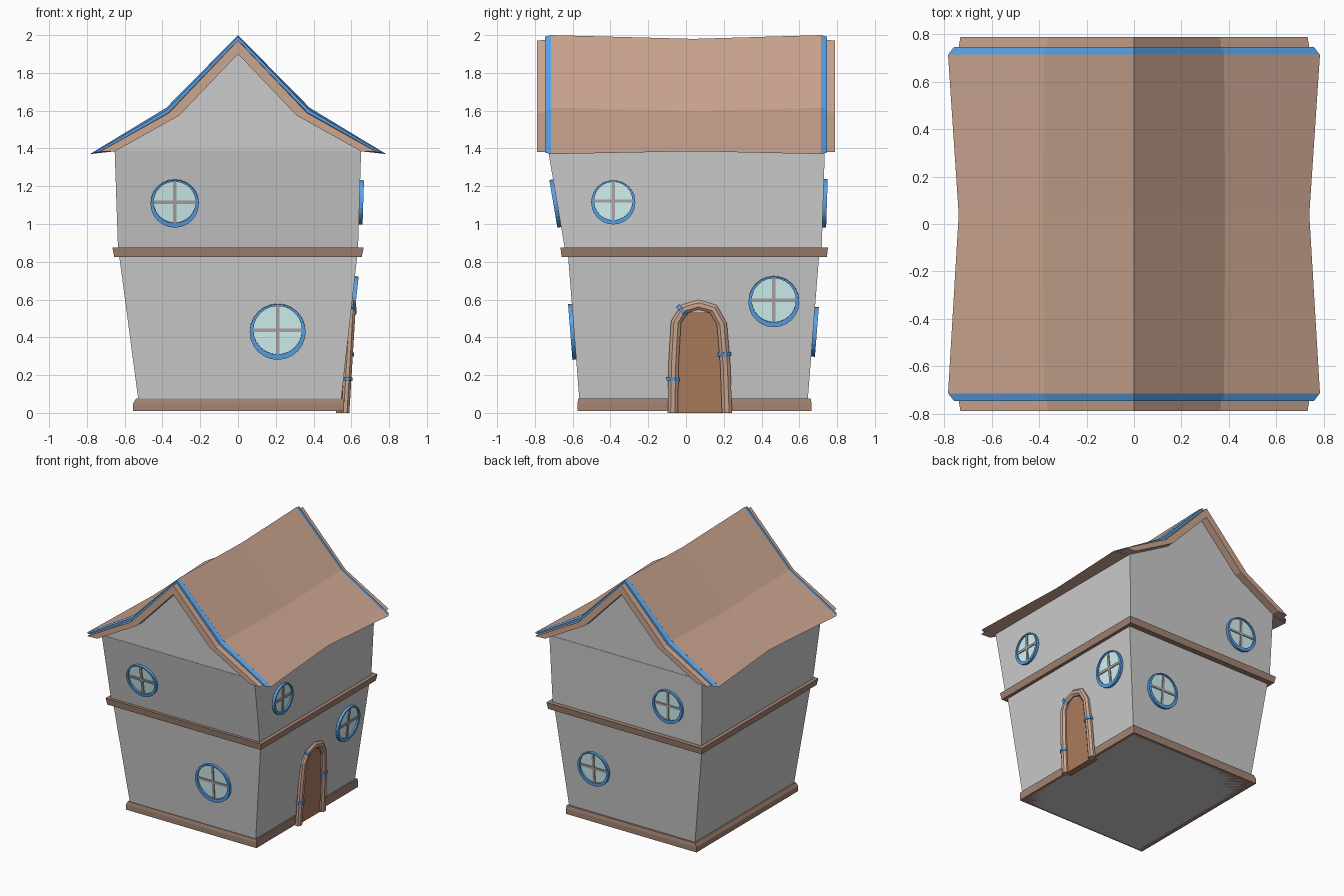
import bpy, bmesh, math
from mathutils import Vector, Matrix

if "Cube" in bpy.data.objects:
    bpy.data.objects.remove(bpy.data.objects["Cube"])


def material(name, rgb):
    m = bpy.data.materials.new(name)
    m.diffuse_color = (*rgb, 1)
    m.use_nodes = True
    m.node_tree.nodes["Principled BSDF"].inputs["Base Color"].default_value = m.diffuse_color
    return m


ROOF = material("roof_clay", (0.60, 0.38, 0.28))
WOOD = material("dark_wood", (0.36, 0.23, 0.17))
DOOR = material("door_wood", (0.42, 0.20, 0.11))
BLUE = material("blue_paint", (0.10, 0.36, 0.80))
GLASS = material("glass", (0.66, 0.90, 0.90))
BAR = material("window_bar", (0.42, 0.38, 0.37))


def make(name, verts, faces, mat=None):
    me = bpy.data.meshes.new(name)
    me.from_pydata([tuple(v) for v in verts], [], faces)
    bm = bmesh.new()
    bm.from_mesh(me)
    bmesh.ops.recalc_face_normals(bm, faces=bm.faces)
    bm.to_mesh(me)
    bm.free()
    ob = bpy.data.objects.new(name, me)
    bpy.context.collection.objects.link(ob)
    if mat:
        me.materials.append(mat)
    return ob


def loft(name, sections, mat=None, closed=False):
    """Skin equal-length closed sections; cap the ends unless closed into a ring."""
    n, k = len(sections[0]), len(sections)
    faces = []
    for s in range(k if closed else k - 1):
        a, b = s * n, ((s + 1) % k) * n
        faces += [(a + i, a + (i + 1) % n, b + (i + 1) % n, b + i) for i in range(n)]
    if not closed:
        faces += [tuple(range(n)), tuple(range((k - 1) * n, k * n))]
    return make(name, [v for s in sections for v in s], faces, mat)


def rect(z, x0, x1, y0, y1):
    return [(x0, y0, z), (x1, y0, z), (x1, y1, z), (x0, y1, z)]


# Leaning walls of both storeys: (z, x0, x1, y0, y1)
LOWER = [(0.01, -0.52, 0.54, -0.56, 0.64), (0.84, -0.63, 0.632, -0.625, 0.705)]
UPPER = [(0.86, -0.635, 0.635, -0.64, 0.718), (1.39, -0.653, 0.652, -0.73, 0.735)]
loft("lower_walls", [rect(*r) for r in LOWER])
loft("upper_walls", [rect(*r) for r in UPPER])

# Gable walls
for name, y in (("front_gable", -0.727), ("back_gable", 0.732)):
    half = [(0.652, 1.39), (0.35, 1.58), (0, 1.93)]
    pts = half + [(-x, z) for x, z in half[1::-1]]
    make(name, [(x, y, z) for x, z in pts], [tuple(range(5))])

# Wooden base trim and belt between the storeys
loft("base_trim", [rect(0.01, -0.555, 0.56, -0.575, 0.665), rect(0.05, -0.555, 0.56, -0.575, 0.665),
                   rect(0.075, -0.54, 0.557, -0.57, 0.66)], WOOD)
loft("belt_trim", [rect(0.825, -0.655, 0.655, -0.658, 0.745),
                   rect(0.875, -0.665, 0.665, -0.665, 0.752)], WOOD)


# Sagging roof: chevron sections along y
def chevron(y, eave, kink, ridge, under_eave, under_kink, under_ridge):
    half = [(0, ridge), kink, eave, under_eave, under_kink, (0, under_ridge)]
    loop = half + [(-x, z) for x, z in half[4:0:-1]]
    return [(x, y, z) for x, z in loop]


UNDER = ((0.65, 1.385), (0.31, 1.575), 1.90)
END = ((0.785, 1.37), (0.38, 1.615), 2.0) + UNDER
MID = ((0.74, 1.385), (0.385, 1.60), 1.98) + UNDER
loft("roof", [chevron(-0.715, *END), chevron(0.04, *MID), chevron(0.715, *END)], ROOF)
for side, s in (("front", -1), ("back", 1)):
    STRIP_UNDER = ((0.65, 1.39), (0.325, 1.585), 1.925)
    loft(side + "_roof_strip",
         [chevron(s * 0.714, *END[:3], *STRIP_UNDER),
          chevron(s * 0.747, (0.76, 1.378), (0.375, 1.605), 1.992, *STRIP_UNDER)], BLUE)
    loft(side + "_barge_board",
         [chevron(s * 0.71, (0.745, 1.378), (0.37, 1.592), 1.975, *UNDER),
          chevron(s * 0.79, (0.733, 1.382), (0.365, 1.588), 1.972, *UNDER)], ROOF)


# Matrix on a wall: local x = along wall, y = up the slope, z = outwards
def on_wall(wall, u, z):
    lo, hi = LOWER if z < 0.85 else UPPER
    col, right = {"front": (3, (1, 0, 0)), "back": (4, (-1, 0, 0)), "right": (2, (0, 1, 0))}[wall]
    slope = (hi[col] - lo[col]) / (hi[0] - lo[0])
    d = lo[col] + slope * (z - lo[0])
    right = Vector(right)
    if wall == "right":
        pos, up = Vector((d, u, z)), Vector((slope, 0, 1)).normalized()
    else:
        pos, up = Vector((u, d, z)), Vector((0, slope, 1)).normalized()
    m = Matrix((right, up, right.cross(up))).transposed().to_4x4()
    m.translation = pos
    return m


def window(name, wall, u, z, r):
    m = on_wall(wall, u, z)
    n = 24
    ring = []
    for i in range(n):
        a = math.tau * i / n
        c, s = math.cos(a), math.sin(a)
        ri = r * 0.87
        o = r * 0.06  # inner opening sits high, leaving a heavier sill
        ring.append([(r * c, r * s, -0.01), (r * c, r * s, 0.02),
                     (ri * c, ri * s + o, 0.02), (ri * c, ri * s + o, -0.01)])
    parts = [loft(name + "_frame", ring, BLUE, closed=True)]
    g = r * 0.9
    disc = [(g * math.cos(math.tau * i / n), g * math.sin(math.tau * i / n) + r * 0.06, 0.008)
            for i in range(n)]
    parts.append(make(name + "_glass", disc, [tuple(range(n))], GLASS))
    for tag, w, h in (("_bar_across", g, 0.009), ("_bar_up", 0.009, g)):
        parts.append(loft(name + tag, [
            [(x, y + r * 0.06, d) for x, y, _ in
             [(-w, -h, 0), (w, -h, 0), (w, h, 0), (-w, h, 0)]] for d in (0.004, 0.015)], BAR))
    for p in parts:
        p.data.transform(m)


for spec in (("front_upper_window", "front", -0.335, 1.11, 0.128),
             ("front_lower_window", "front", 0.21, 0.43, 0.148),
             ("right_upper_window", "right", -0.385, 1.115, 0.117),
             ("right_lower_window", "right", 0.465, 0.59, 0.135),
             ("back_upper_window", "back", -0.36, 1.11, 0.128),
             ("back_lower_window", "back", 0.31, 0.43, 0.132)):
    window(*spec)


# Door: slab, arched tube frame and blue bands
def door_x(z):
    return 0.568 + 0.06 * z


ARCH = [(-0.07, 0), (-0.066, 0.25), (-0.053, 0.48), (-0.01, 0.55), (0.067, 0.572),
        (0.145, 0.55), (0.19, 0.47), (0.208, 0.25), (0.217, 0)]
loft("door", [[(door_x(z) + d, y, z) for y, z in ARCH] for d in (-0.05, -0.002)], DOOR)


def tube(name, path, r, mat, sides=8):
    pts = [Vector((door_x(z), y, z)) for y, z in path]
    rings = []
    for i, p in enumerate(pts):
        t = (pts[min(i + 1, len(pts) - 1)] - pts[max(i - 1, 0)]).normalized()
        if len(pts) > 2 and i in (0, len(pts) - 1):
            t = Vector((0, 0, 1 if i == 0 else -1))  # feet cut level with the ground
        n = Vector((1, 0, 0))
        n = (n - t * n.dot(t)).normalized()
        b = t.cross(n)
        rings.append([p + r * (math.cos(a) * n * 0.8 + math.sin(a) * b)
                      for a in (math.tau * (k + 0.5) / sides for k in range(sides))])
    return loft(name, rings, mat)


tube("door_frame", ARCH, 0.029, ROOF)
for i, path in enumerate([[(-0.069, 0.17), (-0.068, 0.188)], [(0.204, 0.30), (0.203, 0.32)],
                          [(-0.028, 0.535), (-0.013, 0.548)]]):
    tube("door_band_%d" % (i + 1), path, 0.037, BLUE)
